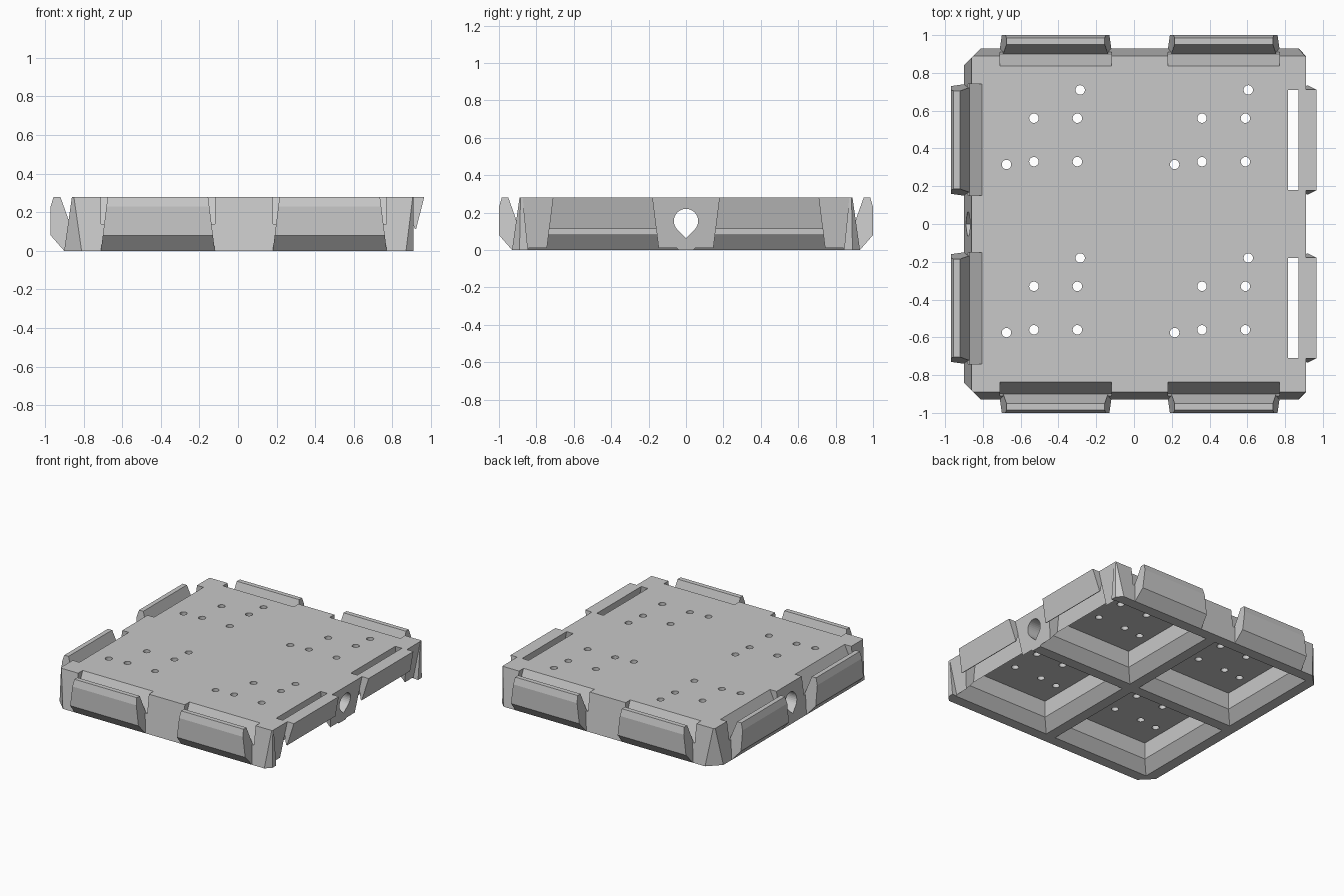
import bpy, bmesh
from math import pi, sin, cos
from mathutils import Matrix, Vector

cube = bpy.data.objects.get("Cube")
if cube:
    bpy.data.objects.remove(cube)

grey = bpy.data.materials.new("plain_grey")
grey.use_nodes = True
grey.diffuse_color = (0.58, 0.58, 0.58, 1)
grey.node_tree.nodes["Principled BSDF"].inputs["Base Color"].default_value = (0.58, 0.58, 0.58, 1)

TOP = 0.28
CELLS_X = (-0.415, 0.475)
CELLS_Y = (-0.445, 0.445)


def loft(name, rings, matrix=Matrix()):
    """Closed solid through equal-length rings of points."""
    bm = bmesh.new()
    loops = [[bm.verts.new(matrix @ Vector(p)) for p in r] for r in rings]
    n = len(loops[0])
    for a, b in zip(loops, loops[1:]):
        for i in range(n):
            j = (i + 1) % n
            bm.faces.new((a[i], a[j], b[j], b[i]))
    bm.faces.new(loops[0])
    bm.faces.new(loops[-1])
    bmesh.ops.recalc_face_normals(bm, faces=bm.faces)
    mesh = bpy.data.meshes.new(name)
    bm.to_mesh(mesh)
    bm.free()
    mesh.materials.append(grey)
    ob = bpy.data.objects.new(name, mesh)
    bpy.context.collection.objects.link(ob)
    return ob


def combine(target, tool, operation):
    mod = target.modifiers.new("combine", "BOOLEAN")
    mod.operation = operation
    mod.solver = "EXACT"
    mod.object = tool
    bpy.context.view_layer.objects.active = target
    bpy.ops.object.modifier_apply(modifier=mod.name)
    bpy.data.objects.remove(tool)


def side_part(name, profile, half, taper, matrix):
    """Profile of (outward, z) spread along a side, narrowing with height."""
    rings = [[(s * (half - taper * z), -d, z) for d, z in profile] for s in (-1, 1)]
    return loft(name, rings, matrix)


def square(x, y, h, z):
    return [(x + a * h, y + b * h, z) for a, b in ((-1, -1), (1, -1), (1, 1), (-1, 1))]


def outline(half, z):
    pts = half + [(x, -y) for x, y in reversed(half)]
    return [(x, y, z) for x, y in pts]


def side_frame(x, y, angle):
    return Matrix.Translation((x, y, 0)) @ Matrix.Rotation(angle, 4, "Z")


# Body with leaning walls and clipped corners
body = loft("base_plate", [
    outline([(-0.9, 0.84), (-0.81, 0.93), (0.87, 0.93), (0.91, 0.89)], 0),
    outline([(-0.86, 0.88), (-0.85, 0.89), (0.905, 0.89), (0.91, 0.885)], TOP)])

# Right wall leans inward to receive a neighbour's flared left wall
recess = [(0, TOP), (-0.043, -0.02), (0.05, -0.02), (0.05, TOP)]
combine(body, side_part("recess_cutter", recess, 0.845, -0.1, side_frame(0.91, 0, pi / 2)),
        "DIFFERENCE")

# Flared pockets underneath, each with five screw holes
for x in CELLS_X:
    for y in CELLS_Y:
        pocket = loft("pocket_cutter", [
            square(x, y, 0.413, -0.01), square(x, y, 0.34, 0.08), square(x, y, 0.34, 0.205)])
        combine(body, pocket, "DIFFERENCE")
        for dx, dy in ((-0.115, -0.115), (0.115, -0.115), (-0.115, 0.115),
                       (0.115, 0.115), (0.13, 0.265), (-0.26, -0.13)):
            rings = [[(x + dx + 0.025 * cos(i * pi / 10), y + dy + 0.025 * sin(i * pi / 10), z)
                      for i in range(20)] for z in (0.15, 0.32)]
            combine(body, loft("hole_cutter", rings), "DIFFERENCE")

# Teardrop bore along the central rib, pointing down
arc = [(0.065 * cos(a), 0.155 + 0.065 * sin(a))
       for a in (-pi / 4 + i * pi / 16 for i in range(25))]
drop = arc + [(0, 0.064)]
combine(body, loft("bore_cutter", [[(x, y, z) for y, z in drop] for x in (-1.2, 1.2)]),
        "DIFFERENCE")

# Places for the clips on the front, back and left, and sockets on the right
clips = [side_frame(x, s * 0.93, a) for x in CELLS_X for s, a in ((-1, 0), (1, pi))]
clips += [side_frame(-0.9, y, -pi / 2) for y in CELLS_Y]
sockets = [side_frame(0.91, y, pi / 2) for y in CELLS_Y]

# Clips standing off the wall behind a V groove
groove = [(-0.104, 0.30), (-0.03, 0.14), (0.03, 0.14), (0.03, 0.30)]
clip = [(0, 0), (0.07, 0.08), (0.07, 0.23), (0.055, TOP), (0.02, TOP), (-0.03, 0.14), (-0.04, 0)]
for m in clips:
    combine(body, side_part("groove_cutter", groove, 0.295, 0, m), "DIFFERENCE")
    combine(body, side_part("clip", clip, 0.295, 0.125, m), "UNION")

# Sockets open below, each bridged by a wedge-shaped lip beyond a slot
opening = [(-0.095, -0.05), (0.1, -0.05), (0.1, 0.35), (-0.095, 0.35)]
lip = [(-0.04, TOP), (0.055, TOP), (0.012, 0.112), (0.004, 0.115)]
for m in sockets:
    combine(body, side_part("opening_cutter", opening, 0.3, 0.125, m), "DIFFERENCE")
    combine(body, side_part("lip", lip, 0.302, 0.125, m), "UNION")
